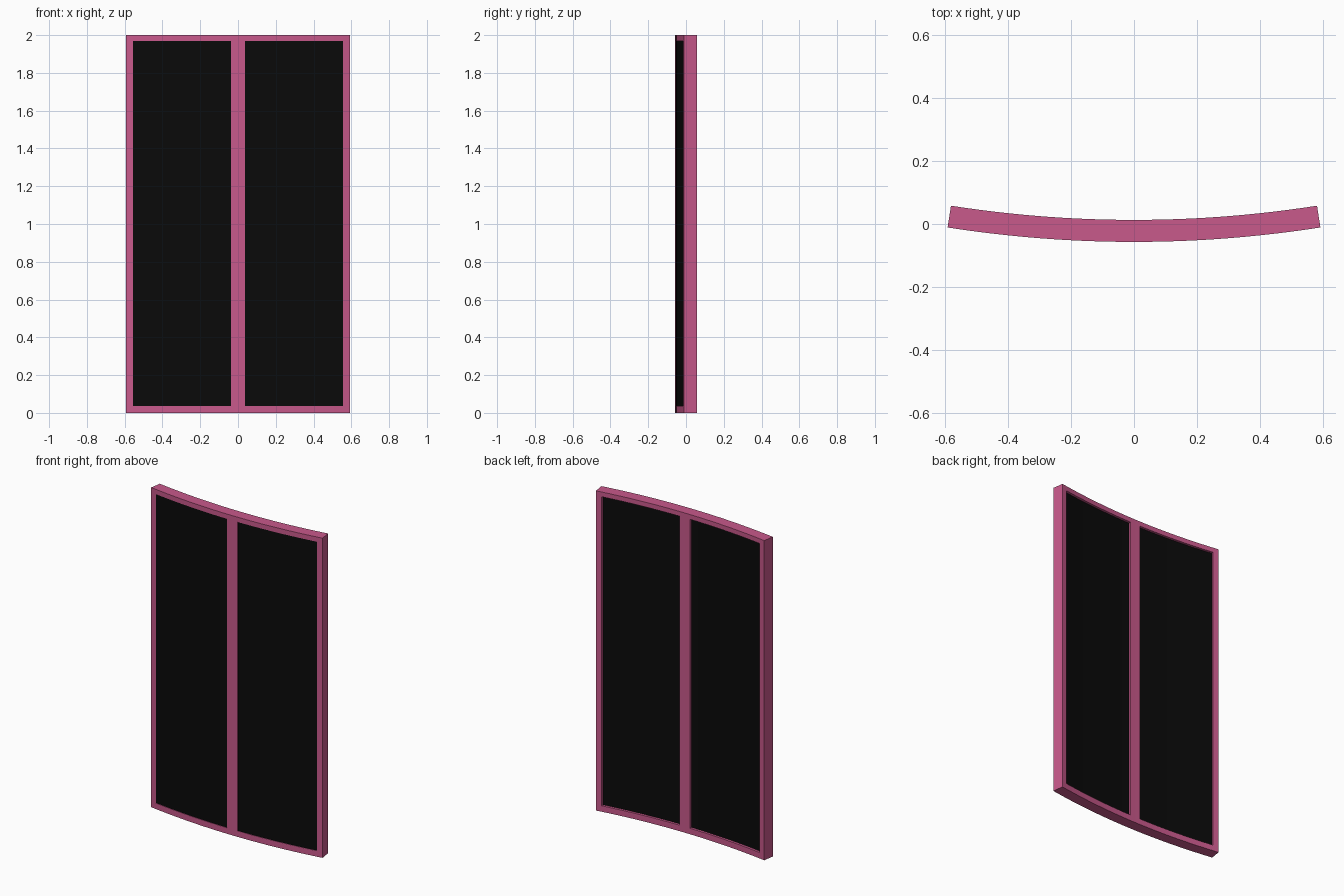
import bpy, bmesh
from math import sin, cos, asin

if "Cube" in bpy.data.objects:
    bpy.data.objects.remove(bpy.data.objects["Cube"])

R_FRONT, THICK, Y_FRONT = 3.845, 0.07, -0.057
CENTRE_Y = Y_FRONT + R_FRONT


def material(name, col):
    m = bpy.data.materials.new(name)
    m.diffuse_color = col
    m.use_nodes = True
    m.node_tree.nodes["Principled BSDF"].inputs["Base Color"].default_value = m.diffuse_color
    return m


def angle(x):
    return asin(x / R_FRONT)


def span(x0, x1, n):
    a, b = angle(x0), angle(x1)
    return [a + (b - a) * i / n for i in range(n + 1)]


def curved_slab(name, angles, heights, r_front, depth, mat, hole=lambda a, row: False):
    """Curved grid with optional openings, extruded towards the arc centre."""
    bm = bmesh.new()

    def point(a, z):
        return bm.verts.new((r_front * sin(a), CENTRE_Y - r_front * cos(a), z))

    grid = [[point(a, z) for z in heights] for a in angles]
    for i in range(len(angles) - 1):
        mid = (angles[i] + angles[i + 1]) / 2
        for j in range(len(heights) - 1):
            if not hole(mid, j):
                bm.faces.new((grid[i][j], grid[i + 1][j], grid[i + 1][j + 1], grid[i][j + 1]))
    new = bmesh.ops.extrude_face_region(bm, geom=bm.faces[:], use_keep_orig=True)["geom"]
    k = (r_front - depth) / r_front
    for v in new:
        if isinstance(v, bmesh.types.BMVert):
            v.co.x *= k
            v.co.y = CENTRE_Y + (v.co.y - CENTRE_Y) * k
    bmesh.ops.recalc_face_normals(bm, faces=bm.faces[:])
    me = bpy.data.meshes.new(name)
    bm.to_mesh(me)
    bm.free()
    me.materials.append(mat)
    ob = bpy.data.objects.new(name, me)
    bpy.context.collection.objects.link(ob)
    return ob


pink = material("pink_frame", (0.58, 0.10, 0.26, 1))
black = material("black_pane", (0.003, 0.003, 0.003, 1))

EDGE, INNER, MULLION = 0.593, 0.557, 0.036
Z_LOW, Z_HIGH = 0.037, 1.97

# frame with two openings
angles = ([angle(-EDGE)] + span(-INNER, -MULLION, 10) + [0.0]
          + span(MULLION, INNER, 10) + [angle(EDGE)])


def opening(a, row):
    return row == 1 and angle(MULLION) < abs(a) < angle(INNER)


curved_slab("window_frame", angles, [0, Z_LOW, Z_HIGH, 2], R_FRONT, THICK, pink, opening)

# panes, slightly recessed in each opening
for side, x0, x1 in (("left", -INNER, -MULLION), ("right", MULLION, INNER)):
    curved_slab(side + "_pane", span(x0, x1, 10), [Z_LOW, Z_HIGH],
                R_FRONT - 0.003, THICK - 0.018, black)
